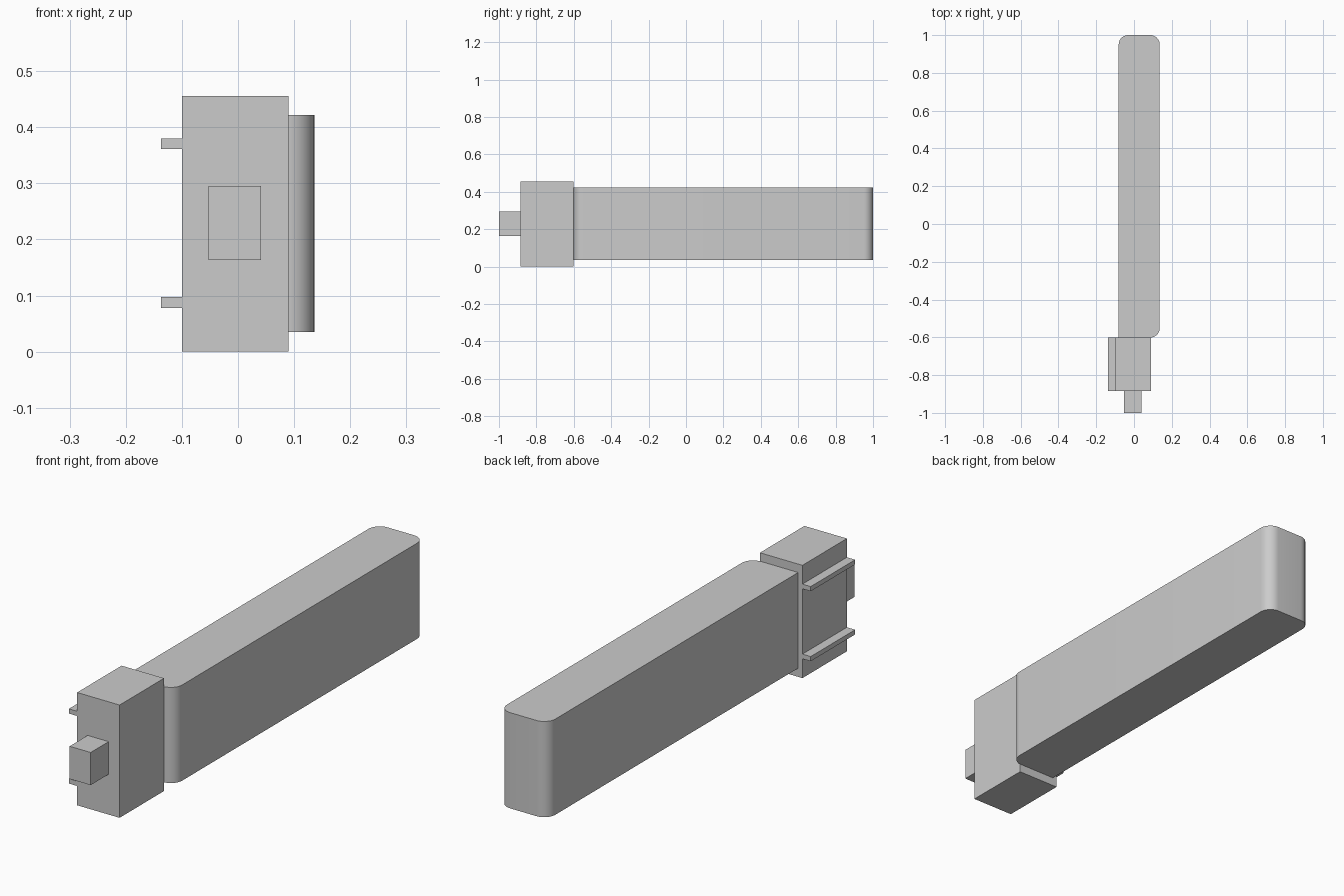
import bpy
import bmesh
from mathutils import Vector

cube = bpy.data.objects.get("Cube")
if cube:
    bpy.data.objects.remove(cube, do_unlink=True)

# Single plain grey
grey = bpy.data.materials.new("plain_grey")
grey.use_nodes = True
grey.diffuse_color = (0.6, 0.6, 0.6, 1)
grey.node_tree.nodes["Principled BSDF"].inputs["Base Color"].default_value = (0.6, 0.6, 0.6, 1)


def box(name, low, high, radius=0.0, rounded=None):
    """Box between two corners; vertical edges picked by rounded(x, y) get a radius."""
    low, high = Vector(low), Vector(high)
    bm = bmesh.new()
    bmesh.ops.create_cube(bm, size=1)
    for v in bm.verts:
        v.co = (low + high) / 2 + v.co * (high - low)
    if rounded:
        mid = (low + high) / 2
        edges = []
        for e in bm.edges:
            a, b = (v.co for v in e.verts)
            if abs(a.z - b.z) > 0.01 and rounded(a.x > mid.x, a.y > mid.y):
                edges.append(e)
        bmesh.ops.bevel(bm, geom=edges, offset=radius, segments=10,
                        profile=0.5, affect='EDGES')
    mesh = bpy.data.meshes.new(name)
    bm.to_mesh(mesh)
    bm.free()
    mesh.materials.append(grey)
    obj = bpy.data.objects.new(name, mesh)
    bpy.context.collection.objects.link(obj)
    if rounded:
        bpy.ops.object.select_all(action='DESELECT')
        obj.select_set(True)
        bpy.context.view_layer.objects.active = obj
        bpy.ops.object.shade_smooth_by_angle()
    return obj


# Long slab, rounded except at its front corner on the rail side
box("long_body", (-0.081, -0.601, 0.035), (0.136, 1.0, 0.422),
    radius=0.05, rounded=lambda left, back: left or back)

# Taller end block and the stub on its front
box("end_block", (-0.1, -0.885, 0), (0.09, -0.601, 0.456))
box("front_stub", (-0.053, -1.0, 0.163), (0.041, -0.885, 0.295))

# Two thin rails along the side of the block
for name, z in (("lower_rail", 0.078), ("upper_rail", 0.361)):
    box(name, (-0.137, -0.885, z), (-0.1, -0.601, z + 0.019))
